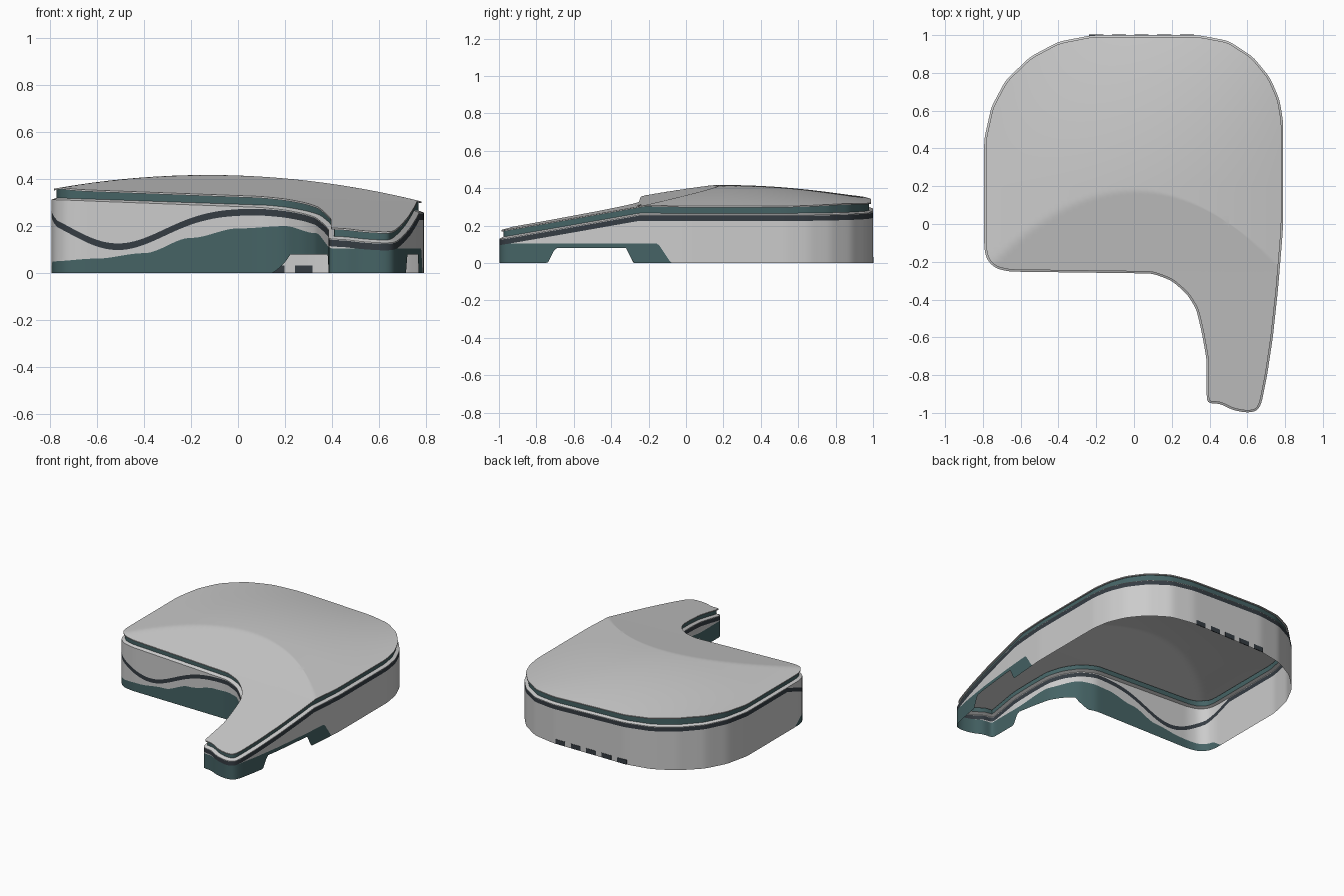
import bpy, bmesh, math
from mathutils import Vector

if "Cube" in bpy.data.objects:
    bpy.data.objects.remove(bpy.data.objects["Cube"])

def material(name, rgb):
    m = bpy.data.materials.new(name)
    m.diffuse_color = (*rgb, 1)
    m.use_nodes = True
    m.node_tree.nodes["Principled BSDF"].inputs["Base Color"].default_value = m.diffuse_color
    return m

TEAL = material("teal_panel", (0.06, 0.125, 0.13))
DARK = material("dark_trim", (0.035, 0.045, 0.055))

def clamp(v):
    return max(0.0, min(1.0, v))

# Plan outline: broad rounded body with a narrow arm reaching forward
PLAN = [(-.793, -.13), (-.793, .45), (-.755, .62), (-.68, .76), (-.55, .885), (-.4, .965), (-.22, 1),
        (.34, 1), (.5, .97), (.63, .885), (.72, .775), (.77, .66), (.79, .54), (.79, 0), (.783, -.1),
        (.762, -.35), (.735, -.6), (.705, -.8), (.675, -.95), (.655, -.99), (.6, -1), (.52, -.985),
        (.455, -.95), (.385, -.95), (.385, -.72), (.36, -.58), (.33, -.45), (.28, -.37), (.2, -.3),
        (.1, -.262), (-.66, -.252), (-.735, -.235), (-.78, -.19)]

def resample(points, step=0.015, passes=4):
    out = []
    for a, b in zip(points, points[1:] + points[:1]):
        a, b = Vector(a), Vector(b)
        n = max(1, round((b - a).length / step))
        out += [a.lerp(b, i / n) for i in range(n)]
    for _ in range(passes):
        out = [(out[i - 1] + out[i] * 2 + out[(i + 1) % len(out)]) / 4 for i in range(len(out))]
    return out[::-1]

OUTLINE = resample(PLAN)

def inset(d):
    res = []
    for i, p in enumerate(OUTLINE):
        t = (OUTLINE[(i + 1) % len(OUTLINE)] - OUTLINE[i - 1]).normalized()
        res.append(p + Vector((-t.y, t.x)) * d)
    return res

# Height fields that every layer follows
def eave(x, y):
    return .33 - .035 * x + .18 * min(0, y + .25)

def roof_z(x, y):
    dome = .085 * (1 - (x / .79) ** 2) * (1 - (max(y - .2, 0) / .82) ** 2)
    return eave(x, y) + max(0, min(dome, .2 * (y + .25)))

def wall_top(x, y):
    return eave(x, y) - .045

def stripe_z(x, y):
    dip = .172 * math.exp(-((x + .52) ** 2) / .086) * clamp(-y / .2)
    return wall_top(x, y) - .018 - dip

WAVE = [(-.8, .05), (-.6, .062), (-.4, .085), (-.2, .15), (0, .19), (.2, .2), (.33, .17), (.4, .105), (1, .105)]

def base_top(x, y):
    for (x0, z0), (x1, z1) in zip(WAVE, WAVE[1:]):
        if x <= x1:
            f = clamp((x - x0) / (x1 - x0))
            z = z0 + (z1 - z0) * f * f * (3 - 2 * f)
            break
    return min(z, stripe_z(x, y) - .014) * clamp((-.08 - y) / .07)

def base_bottom(x, y):
    # Passage through the arm
    if x < .15:
        return 0.0
    return .08 * clamp((.23 - abs(y + .51)) / .04)

def finish(name, bm, mat=None, angle=35):
    me = bpy.data.meshes.new(name)
    bm.to_mesh(me)
    bm.free()
    ob = bpy.data.objects.new(name, me)
    bpy.context.collection.objects.link(ob)
    if mat:
        me.materials.append(mat)
    bpy.ops.object.select_all(action='DESELECT')
    ob.select_set(True)
    bpy.context.view_layer.objects.active = ob
    bpy.ops.object.shade_smooth_by_angle(angle=math.radians(angle))
    return ob

def strip(name, lo, hi, mat=None, d_lo=0.0, d_hi=0.0):
    bm = bmesh.new()
    rows = []
    for p, q in zip(inset(d_lo), inset(d_hi)):
        a, b = lo(*p), hi(*q)
        rows.append((bm.verts.new((*p, a)), bm.verts.new((*q, max(a, b))), d_lo != d_hi or b - a > 1e-4))
    for r, s in zip(rows, rows[1:] + rows[:1]):
        if r[2] or s[2]:
            bm.faces.new((r[0], s[0], s[1], r[1]))
    bmesh.ops.delete(bm, geom=[v for v in bm.verts if not v.link_faces], context='VERTS')
    return finish(name, bm, mat)

# Wall layers from the ground up
strip("base_panel", base_bottom, base_top, TEAL)
strip("lower_wall", base_top, lambda x, y: stripe_z(x, y) - .014)
strip("dark_stripe", lambda x, y: stripe_z(x, y) - .014, lambda x, y: stripe_z(x, y) + .014, DARK)
strip("upper_wall", lambda x, y: stripe_z(x, y) + .014, wall_top)
strip("wall_ledge", wall_top, lambda x, y: wall_top(x, y) + .008, None, 0, .022)
strip("fascia", lambda x, y: wall_top(x, y) + .008, lambda x, y: roof_z(x, y) - .007, TEAL, .022, .022)
strip("roof_soffit", lambda x, y: roof_z(x, y) - .007, lambda x, y: roof_z(x, y) - .007, None, .022, .01)

# Domed roof with a folded front slope, built as rings about an inner point
bm = bmesh.new()
edge, centre, RINGS = inset(.01), Vector((.5, 0)), 36
rings = [[bm.verts.new((*p, roof_z(*p) - .007)) for p in edge]]
for k in range(RINGS):
    pts = [p.lerp(centre, k / RINGS) for p in edge]
    rings.append([bm.verts.new((*p, roof_z(*p))) for p in pts])
for a, b in zip(rings, rings[1:]):
    for i in range(len(a)):
        j = (i + 1) % len(a)
        bm.faces.new((a[i], a[j], b[j], b[i]))
tip = bm.verts.new((*centre, roof_z(*centre)))
last = rings[-1]
for i in range(len(last)):
    bm.faces.new((last[i], last[(i + 1) % len(last)], tip))
finish("roof", bm, None, 30)

# Row of low openings along the back wall
for i in range(5):
    bm = bmesh.new()
    bmesh.ops.create_cube(bm, size=1)
    bmesh.ops.scale(bm, vec=(.075, .006, .032), verts=bm.verts)
    bmesh.ops.translate(bm, vec=(-.2 + i * .12, .999, .017), verts=bm.verts)
    finish(f"back_opening_{i + 1}", bm, DARK)
